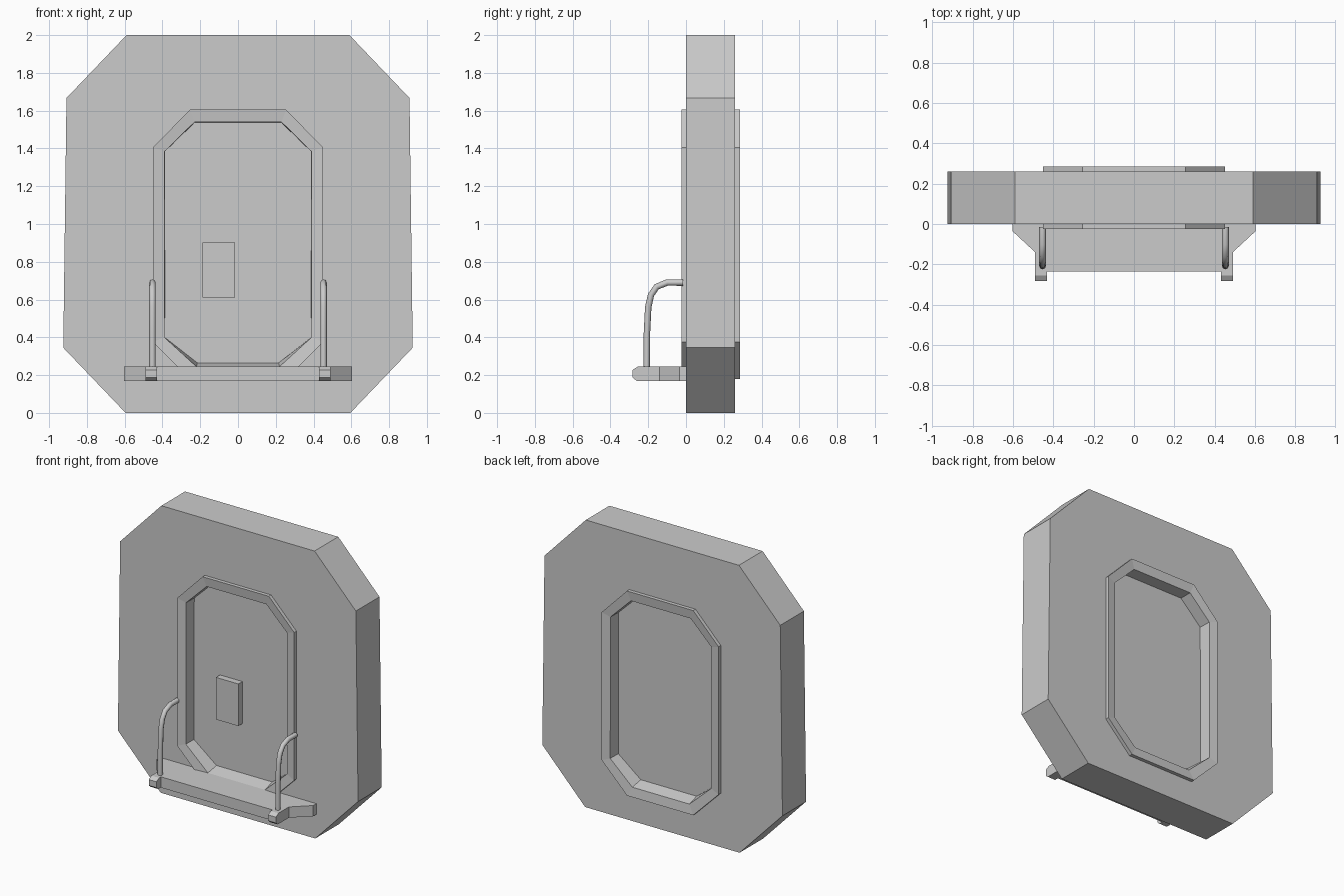
import bpy
import bmesh
from mathutils import Vector

cube = bpy.data.objects.get("Cube")
if cube:
    bpy.data.objects.remove(cube)

grey = bpy.data.materials.new("plain grey")
grey.use_nodes = True
colour = (0.6, 0.6, 0.6, 1)
grey.diffuse_color = colour
grey.node_tree.nodes["Principled BSDF"].inputs["Base Color"].default_value = colour


def finish(name, bm):
    bmesh.ops.recalc_face_normals(bm, faces=bm.faces[:])
    mesh = bpy.data.meshes.new(name)
    bm.to_mesh(mesh)
    bm.free()
    mesh.materials.append(grey)
    obj = bpy.data.objects.new(name, mesh)
    bpy.context.collection.objects.link(obj)
    return obj


def outline(half):
    """Mirror a right-hand profile (bottom to top) into a closed loop."""
    return half + [(-x, z) for x, z in reversed(half)]


def loft(name, rings, closed=False):
    """Join (outline, y) rings; cap the ends unless the loft is closed."""
    bm = bmesh.new()
    loops = [[bm.verts.new((x, y, z)) for x, z in pts] for pts, y in rings]
    pairs = list(zip(loops, loops[1:]))
    if closed:
        pairs.append((loops[-1], loops[0]))
    else:
        bm.faces.new(loops[0])
        bm.faces.new(loops[-1])
    for a, b in pairs:
        for i in range(len(a)):
            j = (i + 1) % len(a)
            bm.faces.new((a[i], a[j], b[j], b[i]))
    return finish(name, bm)


def prism(name, points, z0, z1):
    """Extrude a plan outline upwards."""
    bm = bmesh.new()
    face = bm.faces.new([bm.verts.new((x, y, z0)) for x, y in points])
    top = bmesh.ops.extrude_face_region(bm, geom=[face])["geom"]
    bmesh.ops.translate(bm, verts=[v for v in top if isinstance(v, bmesh.types.BMVert)],
                        vec=(0, 0, z1 - z0))
    return finish(name, bm)


DEPTH = 0.26
wall = outline([(0.595, 0), (0.925, 0.345), (0.908, 1.667), (0.59, 2)])
rim = outline([(0.255, 0.18), (0.45, 0.375), (0.45, 1.405), (0.255, 1.605)])
lip = outline([(0.22, 0.245), (0.39, 0.40), (0.388, 1.385), (0.23, 1.54)])
panel = outline([(0.215, 0.265), (0.388, 0.40), (0.386, 1.385), (0.228, 1.538)])

# Thick eight-sided wall with an opening
loft("wall", [(rim, 0), (wall, 0), (wall, DEPTH), (rim, DEPTH)], closed=True)

# Door frame, proud of the wall on both sides, with recessed door faces
loft("door_and_frame", [
    (panel, 0.07), (lip, -0.017), (rim, -0.025),
    (rim, DEPTH + 0.025), (lip, DEPTH + 0.017), (panel, DEPTH - 0.07)])

# Control box on the door
prism("door_box", [(-0.187, 0.025), (-0.015, 0.025), (-0.015, 0.08), (-0.187, 0.08)],
      0.61, 0.903)

# Doorstep with angled ends
prism("doorstep", outline([(0.49, -0.235), (0.49, -0.14), (0.603, -0.035), (0.603, 0.01)]),
      0.17, 0.245)

for side, label in ((1, "left"), (-1, "right")):
    # Chamfered step foot
    profile = [(-0.23, 0.17), (-0.262, 0.17), (-0.282, 0.187),
               (-0.282, 0.228), (-0.255, 0.245), (-0.23, 0.245)]
    bm = bmesh.new()
    ends = [[bm.verts.new((side * x, y, z)) for y, z in profile] for x in (0.43, 0.49)]
    for end in ends:
        bm.faces.new(end)
    for i in range(len(profile)):
        j = (i + 1) % len(profile)
        bm.faces.new((ends[0][i], ends[0][j], ends[1][j], ends[1][i]))
    finish(label + "_step_foot", bm)

    # Bent handrail: rings of eight points swept along the path
    path = [Vector((side * 0.453, y, z)) for y, z in (
        (-0.208, 0.22), (-0.207, 0.42), (-0.2, 0.56), (-0.185, 0.625),
        (-0.155, 0.668), (-0.1, 0.69), (-0.015, 0.69))]
    bm = bmesh.new()
    rings = []
    for i, p in enumerate(path):
        along = path[min(i + 1, len(path) - 1)] - path[max(i - 1, 0)]
        spin = along.to_track_quat("Z", "X")
        ring = bmesh.ops.create_circle(bm, segments=8, radius=0.017)["verts"]
        for v in ring:
            v.co = p + spin @ v.co
        rings.append(ring)
    for a, b in zip(rings, rings[1:]):
        for i in range(8):
            j = (i + 1) % 8
            bm.faces.new((a[i], a[j], b[j], b[i]))
    bm.faces.new(rings[0])
    bm.faces.new(rings[-1])
    rail = finish(label + "_handrail", bm)
    for poly in rail.data.polygons:
        poly.use_smooth = len(poly.vertices) == 4
